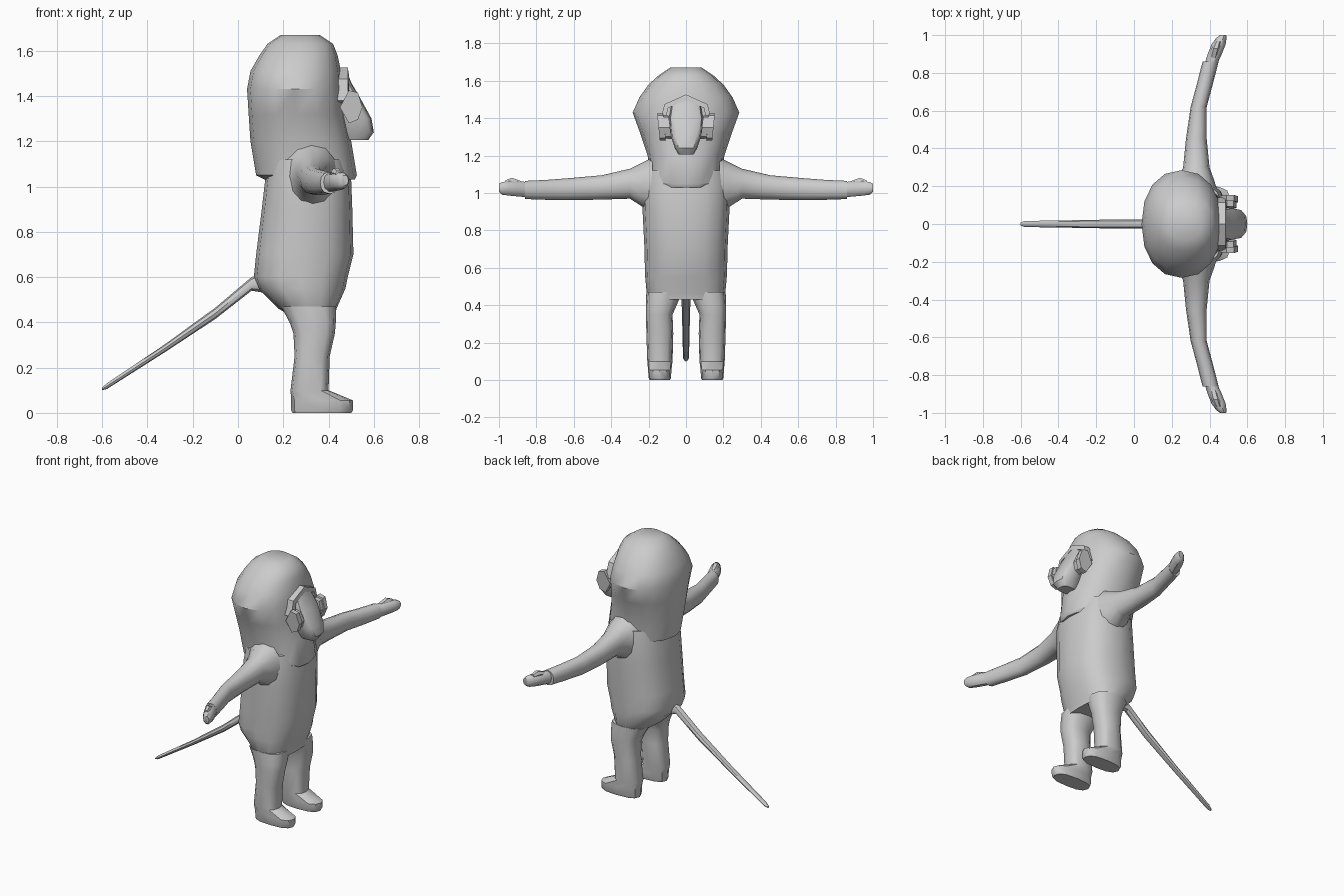
import bpy, bmesh
from math import sin, cos, pi


def finish(name, bm, angle=40):
    bmesh.ops.recalc_face_normals(bm, faces=bm.faces)
    me = bpy.data.meshes.new(name)
    bm.to_mesh(me)
    bm.free()
    ob = bpy.data.objects.new(name, me)
    bpy.context.collection.objects.link(ob)
    bpy.ops.object.select_all(action='DESELECT')
    ob.select_set(True)
    bpy.context.view_layer.objects.active = ob
    bpy.ops.object.shade_smooth_by_angle(angle=angle * pi / 180)
    return ob


def loft(name, axis, stations, n=12, power=2.0, side=1, angle=40):
    """Station: position on axis, then min/max on each of the two other axes (in xyz order)."""
    bm = bmesh.new()
    rings = []
    for a, u0, u1, v0, v1 in stations:
        ring = []
        for k in range(n):
            c, s = cos(2 * pi * k / n), sin(2 * pi * k / n)
            u = abs(c) ** (2 / power) * (1 if c > 0 else -1)
            v = abs(s) ** (2 / power) * (1 if s > 0 else -1)
            p = [(u0 + u1) / 2 + u * (u1 - u0) / 2, (v0 + v1) / 2 + v * (v1 - v0) / 2]
            p.insert(axis, a)
            ring.append(bm.verts.new((p[0], p[1] * side, p[2])))
        rings.append(ring)
    for r, t in zip(rings, rings[1:]):
        for k in range(n):
            bm.faces.new((r[k], r[(k + 1) % n], t[(k + 1) % n], t[k]))
    bm.faces.new(rings[0])
    bm.faces.new(rings[-1])
    return finish(name, bm, angle)


def prism(name, rows):
    """Rows of matching outlines joined into a closed flat-sided solid."""
    bm = bmesh.new()
    rings = [[bm.verts.new(p) for p in r] for r in rows]
    n = len(rings[0])
    for r, t in zip(rings, rings[1:]):
        for k in range(n):
            bm.faces.new((r[k], r[(k + 1) % n], t[(k + 1) % n], t[k]))
    bm.faces.new(rings[0])
    bm.faces.new(rings[-1])
    return finish(name, bm, 20)


# Torso, from crotch to shoulders
loft("torso", 2, [
    (.43, .23, .43, -.19, .19), (.46, .18, .435, -.21, .21), (.55, .09, .475, -.218, .218),
    (.60, .07, .485, -.22, .22), (.70, .08, .51, -.222, .222), (.90, .105, .505, -.232, .232),
    (1.03, .12, .50, -.235, .235), (1.12, .14, .48, -.225, .225)], 16, 2.5)

# Hooded head overlapping the shoulders
loft("head", 2, [
    (1.03, .12, .515, -.16, .16), (1.05, .08, .525, -.19, .19), (1.20, .055, .50, -.205, .205),
    (1.32, .047, .475, -.245, .245), (1.43, .04, .465, -.285, .285), (1.51, .055, .455, -.25, .25),
    (1.58, .095, .44, -.20, .20), (1.63, .13, .42, -.145, .145),
    (1.67, .19, .36, -.085, .085)], 16, 2.2)

# Protruding face
loft("muzzle", 2, [
    (1.205, .47, .575, -.04, .04), (1.24, .46, .60, -.06, .06), (1.30, .45, .59, -.08, .08),
    (1.40, .43, .535, -.09, .09), (1.46, .42, .50, -.08, .08), (1.50, .41, .485, -.06, .06)], 12, 3.5)

# Tail
loft("tail", 0, [
    (.12, -.03, .03, .53, .62), (.06, -.024, .024, .54, .60), (-.10, -.024, .024, .415, .465),
    (-.32, -.02, .02, .27, .305), (-.58, -.016, .016, .105, .13), (-.60, -.008, .008, .10, .112)], 8)

# Brow band arching over the face
arc = [(.14, 1.38, .115, 1.37), (.115, 1.475, .095, 1.455), (0, 1.527, 0, 1.495)]
arc += [(-a, b, -c, d) for a, b, c, d in arc[-2::-1]]
prism("brow_band", [[(.43, a, b), (.485, a, b), (.49, c, d), (.43, c, d)] for a, b, c, d in arc])

for side, word in ((1, "left"), (-1, "right")):
    # Arm curving forward to the wrist
    loft(word + "_arm", 1, [
        (.18, .20, .44, .90, 1.19), (.23, .235, .425, .925, 1.165), (.30, .26, .40, .97, 1.13),
        (.45, .275, .385, .965, 1.095), (.62, .30, .385, .962, 1.08), (.75, .335, .42, .964, 1.07),
        (.86, .363, .448, .968, 1.065)], 12, 2.2, side)
    # Hand with thumb
    loft(word + "_hand", 1, [
        (.84, .372, .438, .975, 1.06), (.90, .39, .465, .98, 1.065), (.95, .41, .485, .985, 1.065),
        (.985, .435, .49, .99, 1.06), (1.0, .455, .488, 1.005, 1.05)], 10, 2.2, side)
    loft(word + "_thumb", 1, [
        (.88, .40, .44, 1.03, 1.065), (.93, .41, .455, 1.04, 1.085), (.965, .43, .46, 1.045, 1.07)],
        6, 2, side)
    # Leg and foot
    loft(word + "_leg", 2, [
        (0, .24, .50, .085, .195), (.012, .235, .508, .08, .20), (.055, .235, .508, .078, .203),
        (.10, .232, .40, .072, .207), (.25, .25, .405, .068, .212), (.35, .245, .428, .072, .214),
        (.40, .228, .432, .05, .215), (.47, .19, .432, .02, .212)], 12, 2.6, side)
    # Cheek pad: two stacked hexagonal blocks
    hexa = [(.45, 1.35), (.49, 1.425), (.53, 1.415), (.55, 1.35), (.53, 1.295), (.49, 1.28)]
    for part, y0, y1, k in (("inner", .085, .115, .85), ("outer", .115, .147, 1)):
        prism(f"{word}_cheek_pad_{part}", [
            [(.50 + (x - .50) * k, side * (y + (1.35 - z) * -.1), 1.35 + (z - 1.35) * k) for x, z in hexa]
            for y in (y0, y1)])
